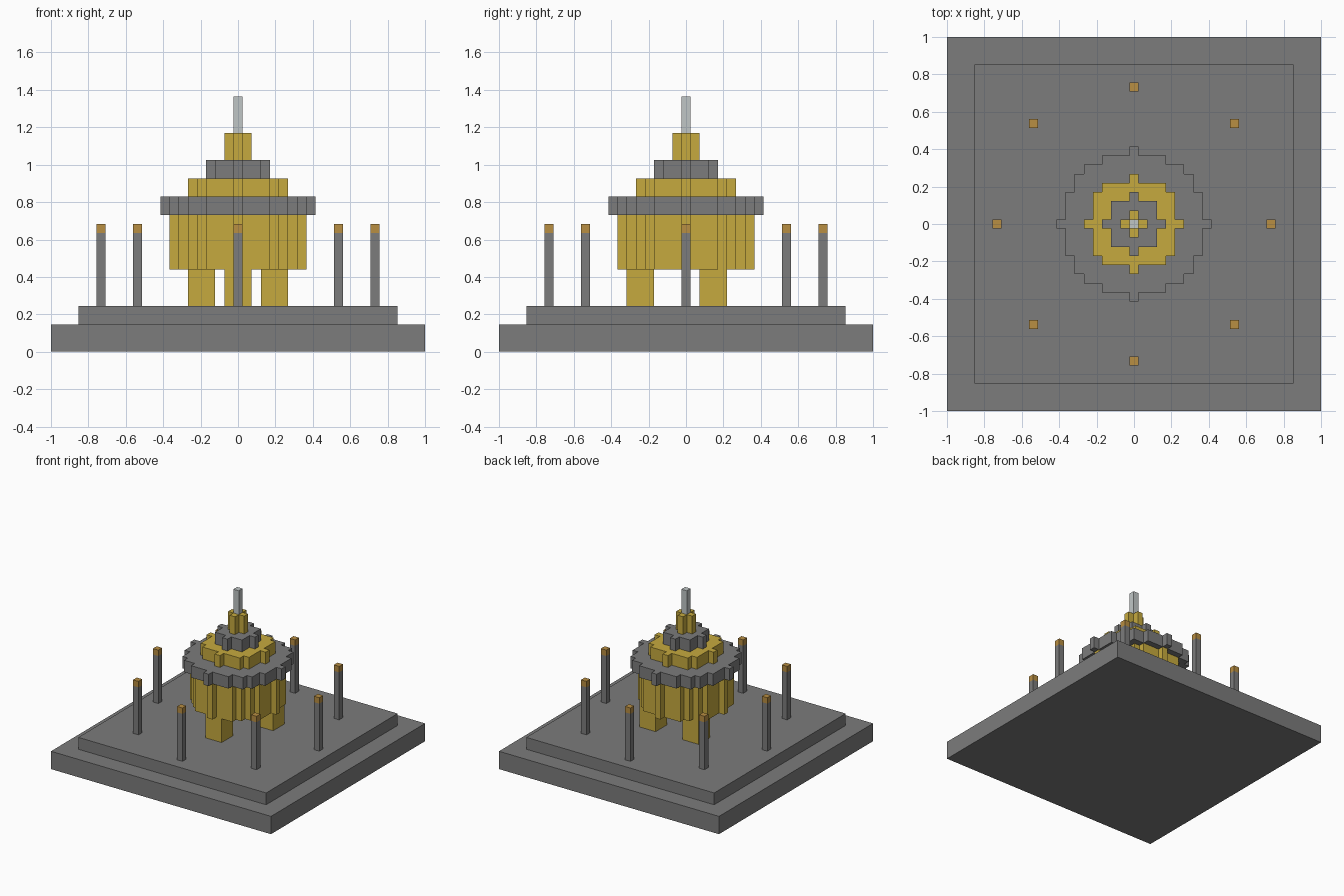
import bpy
import bmesh
import math

U = 2 / 41  # one block of the stepped design

cube = bpy.data.objects.get("Cube")
if cube:
    bpy.data.objects.remove(cube, do_unlink=True)


def srgb(*rgb):
    return tuple((c / 255 / 12.92) if c < 11 else ((c / 255 + 0.055) / 1.055) ** 2.4
                 for c in rgb) + (1.0,)


def material(name, color):
    mat = bpy.data.materials.new(name)
    mat.diffuse_color = color
    mat.use_nodes = True
    mat.node_tree.nodes["Principled BSDF"].inputs["Base Color"].default_value = color
    return mat


stone = material("grey stone", srgb(124, 124, 124))
gold = material("gold", srgb(198, 170, 62))
copper = material("copper", srgb(184, 142, 66))
silver = material("silver", srgb(192, 198, 198))


def prism(name, cells, z0, z1, mat):
    """Merge square cells into one outline and extrude it upwards (block units)."""
    bm = bmesh.new()
    for x, y, half in cells:
        corners = [(-half, -half), (half, -half), (half, half), (-half, half)]
        bm.faces.new([bm.verts.new(((x + a) * U, (y + b) * U, z0 * U)) for a, b in corners])
    bmesh.ops.remove_doubles(bm, verts=bm.verts, dist=U / 100)
    if len(bm.faces) > 1:
        bmesh.ops.dissolve_limit(bm, angle_limit=math.radians(1),
                                 verts=bm.verts, edges=bm.edges)
    top = bmesh.ops.extrude_face_region(bm, geom=bm.faces[:], use_keep_orig=True)
    verts = [v for v in top["geom"] if isinstance(v, bmesh.types.BMVert)]
    bmesh.ops.translate(bm, verts=verts, vec=(0, 0, (z1 - z0) * U))
    bmesh.ops.recalc_face_normals(bm, faces=bm.faces)
    mesh = bpy.data.meshes.new(name)
    bm.to_mesh(mesh)
    bm.free()
    mesh.materials.append(mat)
    obj = bpy.data.objects.new(name, mesh)
    bpy.context.collection.objects.link(obj)
    return obj


def block(name, x, y, width, z0, z1, mat):
    return prism(name, [(x, y, width / 2)], z0, z1, mat)


def disc(name, radius, z0, z1, mat):
    span = range(-radius, radius + 1)
    cells = [(x, y, 0.5) for x in span for y in span if x * x + y * y <= radius * radius]
    return prism(name, cells, z0, z1, mat)


# Square base with a smaller step
block("base_slab", 0, 0, 41, 0, 3, stone)
block("upper_step", 0, 0, 35, 3, 5, stone)

# Tripod legs, evenly spaced around the centre
for i, side in enumerate(("front", "left", "right")):
    a = math.radians(-90 + 120 * i)
    block(side + "_leg", round(5 * math.cos(a)), round(5 * math.sin(a) + 0.1), 3, 5, 9, gold)

# Round body, rim and stacked lid tiers
disc("body", 7, 9, 15, gold)
disc("rim", 8, 15, 17, stone)
disc("lid", 5, 17, 19, gold)
disc("lid_collar", 3, 19, 21, stone)
disc("knob", 1, 21, 24, gold)
block("spire", 0, 0, 1, 24, 28, silver)

# Ring of eight posts with copper caps
for i in range(8):
    a = math.radians(45 * i)
    x, y = round(15 * math.cos(a)), round(15 * math.sin(a))
    block(f"post_{i + 1}", x, y, 1, 5, 13, stone)
    block(f"post_cap_{i + 1}", x, y, 1, 13, 14, copper)
